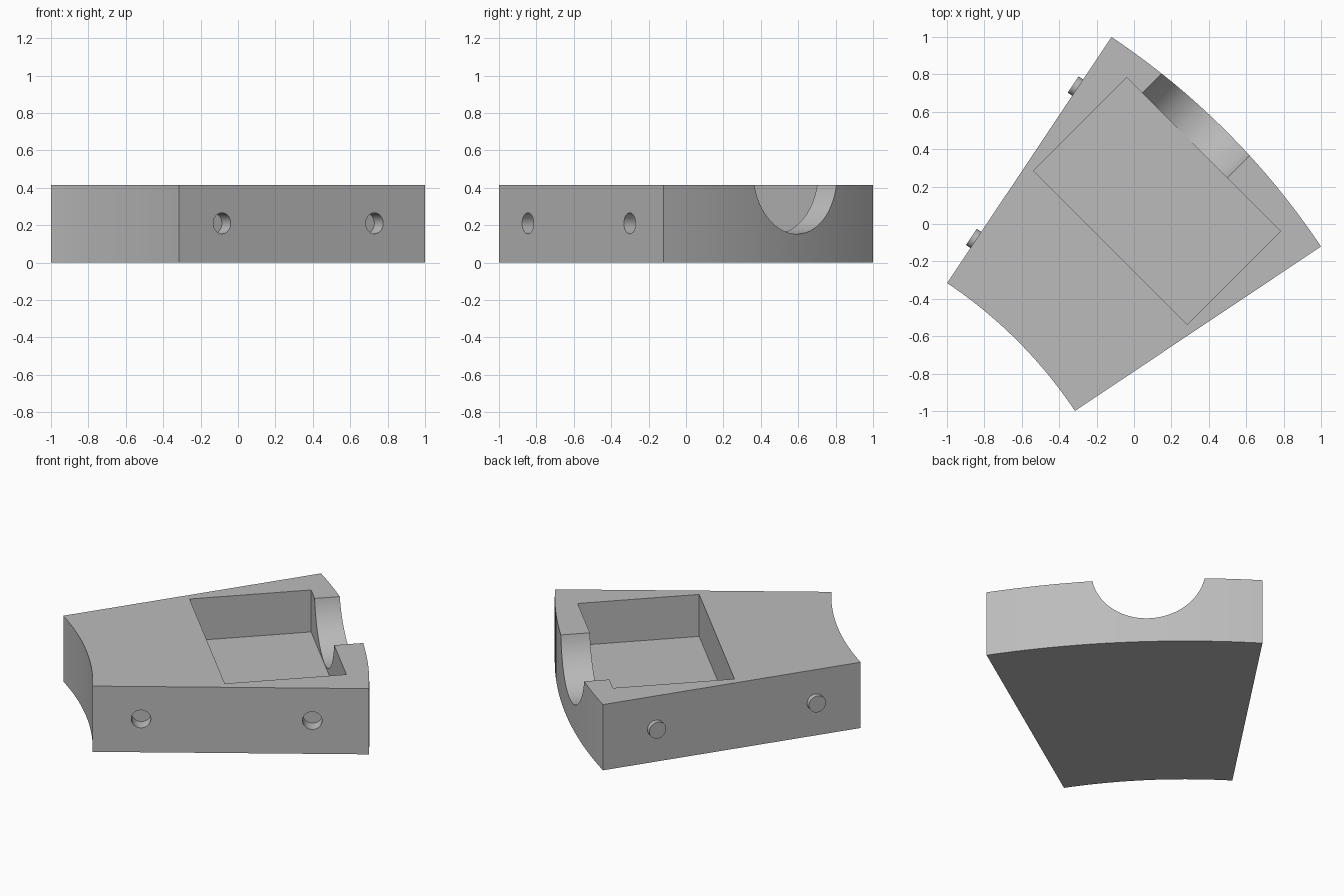
import bpy
import bmesh
import math
from mathutils import Vector, Matrix

cube = bpy.data.objects.get("Cube")
if cube:
    bpy.data.objects.remove(cube, do_unlink=True)

HEIGHT = 0.415
CENTRE = Vector((-2.376, -2.376, 0))   # centre of the ring the segment belongs to
INNER, OUTER = 2.478, 4.06
MID, HALF = math.radians(45), math.radians(11.25)
PIN_RADII = (2.755, 3.735)
PIN_Z = 0.21
FLOOR = 0.15

grey = bpy.data.materials.new("light grey")
grey.use_nodes = True
colour = (0.5, 0.5, 0.5, 1)
grey.diffuse_color = colour
grey.node_tree.nodes["Principled BSDF"].inputs["Base Color"].default_value = colour


def add_object(name, bm):
    bmesh.ops.recalc_face_normals(bm, faces=bm.faces)
    mesh = bpy.data.meshes.new(name)
    bm.to_mesh(mesh)
    bm.free()
    mesh.materials.append(grey)
    obj = bpy.data.objects.new(name, mesh)
    bpy.context.collection.objects.link(obj)
    return obj


def polar(radius, angle, z=0):
    return CENTRE + Vector((radius * math.cos(angle), radius * math.sin(angle), z))


def cylinder(name, start, end, radius, segments=48):
    axis = end - start
    bm = bmesh.new()
    place = Matrix.Translation((start + end) / 2) @ axis.to_track_quat('Z', 'Y').to_matrix().to_4x4()
    bmesh.ops.create_cone(bm, cap_ends=True, segments=segments, radius1=radius,
                          radius2=radius, depth=axis.length, matrix=place)
    return add_object(name, bm)


def select_only(obj):
    bpy.ops.object.select_all(action='DESELECT')
    obj.select_set(True)
    bpy.context.view_layer.objects.active = obj


def cut(target, cutter):
    mod = target.modifiers.new("cut", 'BOOLEAN')
    mod.operation = 'DIFFERENCE'
    mod.solver = 'EXACT'
    mod.object = cutter
    select_only(target)
    bpy.ops.object.modifier_apply(modifier=mod.name)
    bpy.data.objects.remove(cutter, do_unlink=True)


# Ring segment body
steps = 32
angles = [MID - HALF + 2 * HALF * i / steps for i in range(steps + 1)]
outline = [polar(OUTER, a) for a in angles] + [polar(INNER, a) for a in reversed(angles)]
bm = bmesh.new()
base = bm.faces.new([bm.verts.new(p) for p in outline])
top = bmesh.ops.extrude_face_region(bm, geom=[base])["geom"]
bmesh.ops.translate(bm, verts=[v for v in top if isinstance(v, bmesh.types.BMVert)],
                    vec=(0, 0, HEIGHT))
body = add_object("ring_segment_body", bm)

# Rectangular pocket, turned to face along the middle of the segment
turn = Matrix.Rotation(MID, 4, 'Z')
bm = bmesh.new()
bmesh.ops.create_cube(bm, size=1, matrix=turn @ Matrix.Translation((0.174, 0, FLOOR + 0.25))
                      @ Matrix.Diagonal((0.706, 1.162, 0.5, 1)))
cut(body, add_object("pocket_cutter", bm))

# Round notch from the pocket through the outer wall
notch = [turn @ Vector((u, 0.143, 0.481)) for u in (0.45, 1.0)]
cut(body, cylinder("notch_cutter", notch[0], notch[1], 0.328, 96))

# Sockets on one side, matching pegs on the other
for radius, label in zip(PIN_RADII, ("inner", "outer")):
    for side in (-1, 1):
        angle = MID + side * HALF
        outward = Vector((-math.sin(angle), math.cos(angle), 0)) * side
        point = polar(radius, angle, PIN_Z)
        if side < 0:
            cut(body, cylinder("socket_cutter", point - outward * 0.085, point + outward * 0.05, 0.056))
        else:
            peg = cylinder(label + "_peg", point - outward * 0.02, point + outward * 0.029, 0.052)
            select_only(peg)
            bpy.ops.object.shade_smooth_by_angle(angle=math.radians(30))

select_only(body)
bpy.ops.object.shade_smooth_by_angle(angle=math.radians(30))
